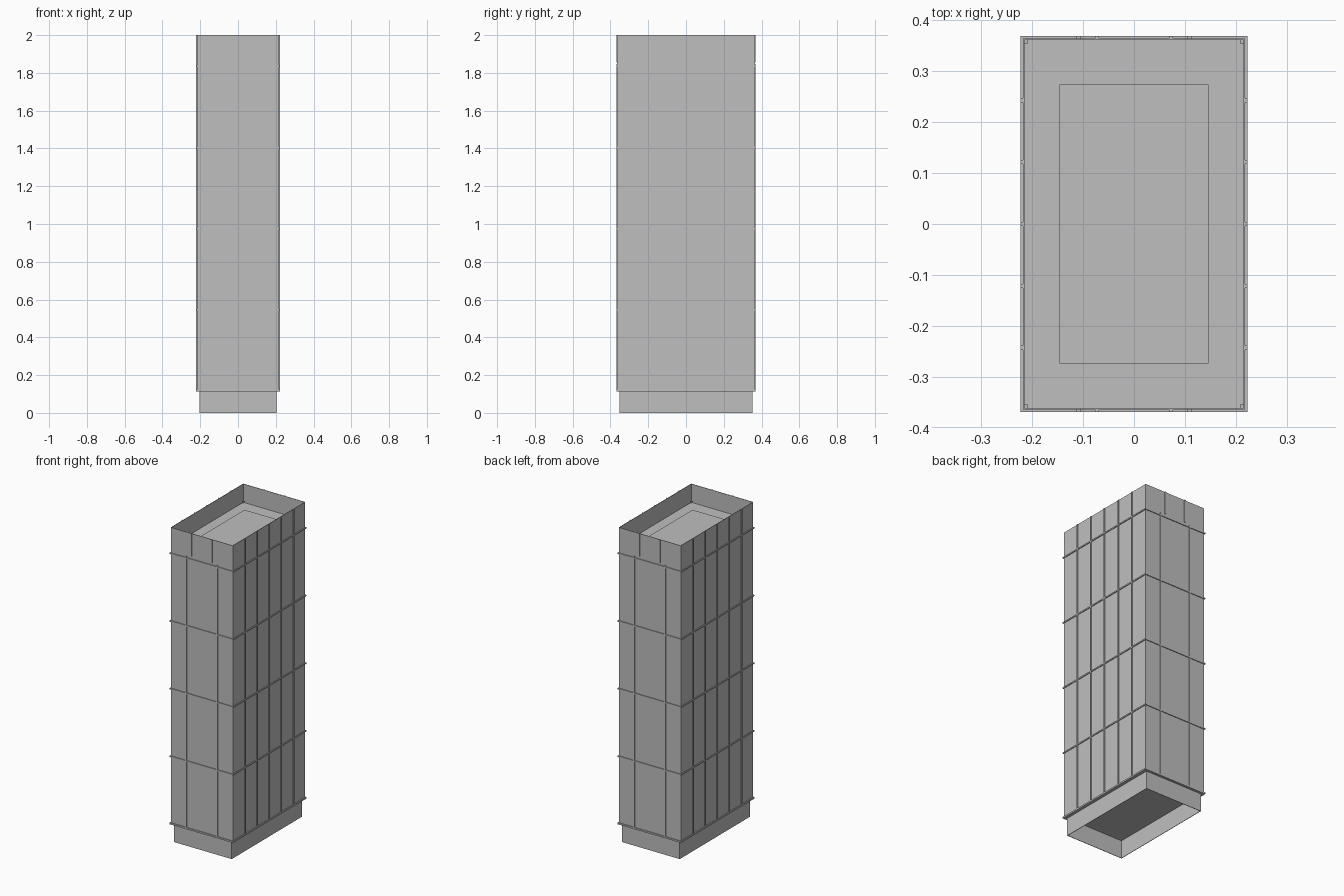
import bpy, bmesh

old = bpy.data.objects.get("Cube")
if old:
    bpy.data.objects.remove(old, do_unlink=True)

grey = bpy.data.materials.new("facade_grey")
grey.use_nodes = True
grey.diffuse_color = (0.52, 0.52, 0.52, 1)
grey.node_tree.nodes["Principled BSDF"].inputs["Base Color"].default_value = (0.52, 0.52, 0.52, 1)


def finish(name, bm):
    bmesh.ops.recalc_face_normals(bm, faces=bm.faces)
    mesh = bpy.data.meshes.new(name)
    bm.to_mesh(mesh)
    bm.free()
    mesh.materials.append(grey)
    obj = bpy.data.objects.new(name, mesh)
    bpy.context.collection.objects.link(obj)
    return obj


def box(name, x0, x1, y0, y1, z0, z1):
    bm = bmesh.new()
    bmesh.ops.create_cube(bm, size=1)
    for v in bm.verts:
        v.co.x = x0 if v.co.x < 0 else x1
        v.co.y = y0 if v.co.y < 0 else y1
        v.co.z = z0 if v.co.z < 0 else z1
    return finish(name, bm)


def ring(name, hx, hy, z0, z1, thick):
    """Rectangular tube, open at both ends, growing inward from hx, hy."""
    bm = bmesh.new()
    loops = []
    for t, z in ((0, z0), (0, z1), (thick, z1), (thick, z0)):
        a, b = hx - t, hy - t
        loops.append([bm.verts.new((sx * a, sy * b, z))
                      for sx, sy in ((-1, -1), (1, -1), (1, 1), (-1, 1))])
    for i in range(4):
        p, q = loops[i], loops[(i + 1) % 4]
        for j in range(4):
            k = (j + 1) % 4
            bm.faces.new((p[j], p[k], q[k], q[j]))
    return finish(name, bm)


HX, HY = 0.218, 0.364      # half size of the tower walls
OUT = 0.005                # how far the ribs stand out
RIB = 0.004                # half width of a rib
BOTTOM, TOP, ROOF = 0.114, 2.0, 1.883
CROWN = 1.835              # height of the topmost floor band

# Hollow plinth and tower shell
ring("plinth", 0.203, 0.353, 0, BOTTOM, 0.003)
ring("tower_walls", HX, HY, BOTTOM, TOP, 0.003)
box("tower_floor", -HX, HX, -HY, HY, BOTTOM, BOTTOM + 0.004)
ring("bottom_ledge", HX + OUT, HY + OUT, BOTTOM, BOTTOM + 0.01, OUT + 0.001)

# Sunken roof with a low central pad and corner pads
box("roof", -HX + 0.001, HX - 0.001, -HY + 0.001, HY - 0.001, ROOF - 0.01, ROOF)
box("roof_pad", -0.146, 0.146, -0.274, 0.274, ROOF, ROOF + 0.004)
for sx in (-1, 1):
    for sy in (-1, 1):
        xs = sorted((sx * 0.208, sx * 0.216))
        ys = sorted((sy * 0.354, sy * 0.362))
        box("corner_pad", *xs, *ys, ROOF, ROOF + 0.01)

# Floor bands
for i in range(4):
    z = CROWN - 0.43 * i
    ring("floor_band", HX + OUT, HY + OUT, z - RIB, z + RIB, OUT + 0.001)

# Vertical ribs on the wide sides
for side in (-1, 1):
    xs = sorted((side * (HX - 0.001), side * (HX + OUT)))
    for i in range(1, 6):
        y = -HY + 2 * HY * i / 6
        box("side_rib", *xs, y - RIB, y + RIB, BOTTOM, TOP)

# Vertical ribs on the front and back, spaced differently at the crown
for side in (-1, 1):
    ys = sorted((side * (HY - 0.001), side * (HY + OUT)))
    for part, x, z0, z1 in (("lower_rib", HX / 2, BOTTOM, CROWN + 0.012),
                            ("crown_rib", HX / 3, CROWN + 0.02, TOP)):
        for s in (-1, 1):
            box(part, s * x - RIB, s * x + RIB, *ys, z0, z1)
